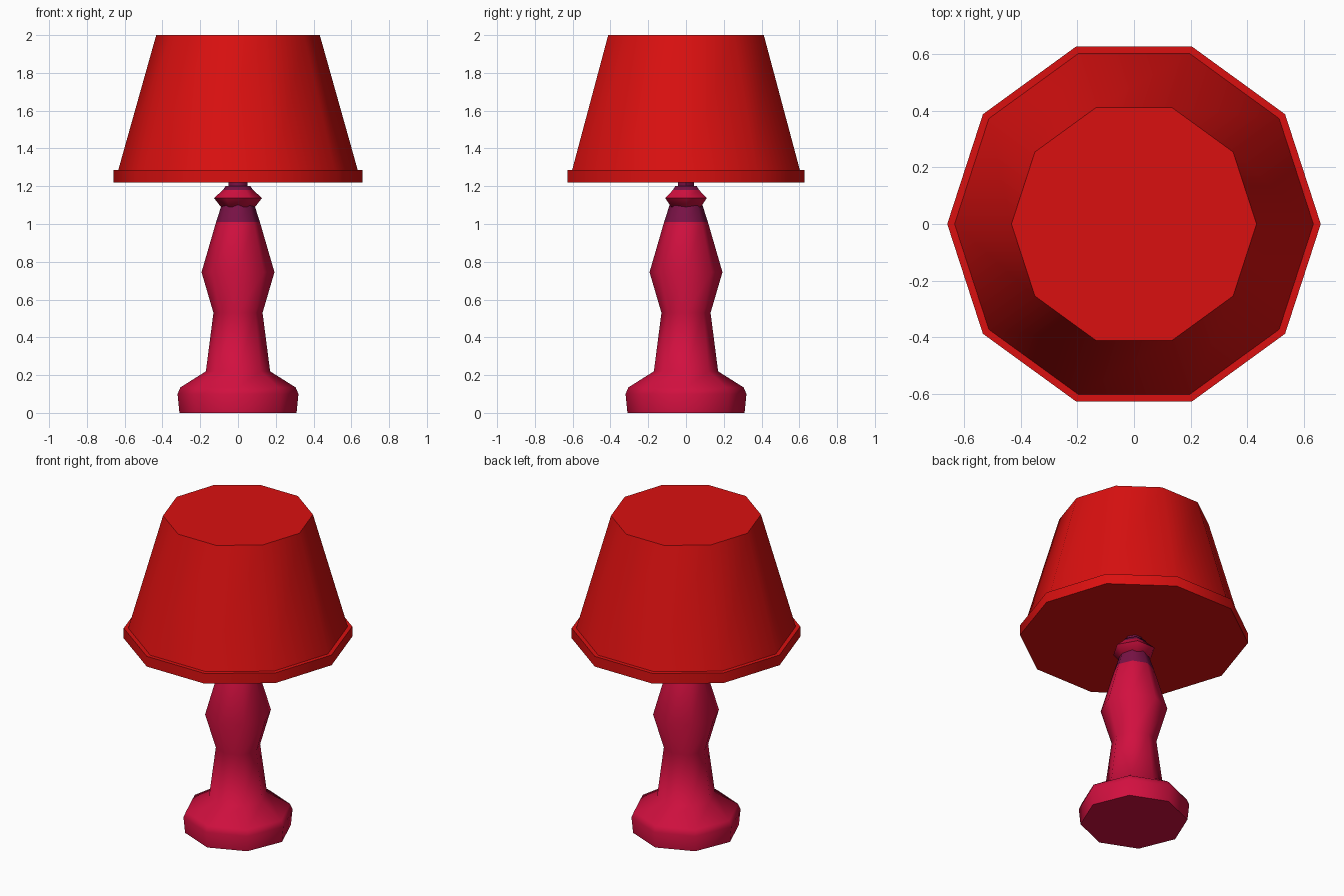
import bpy, bmesh, math

cube = bpy.data.objects.get("Cube")
if cube:
    bpy.data.objects.remove(cube, do_unlink=True)


def material(name, rgb):
    mat = bpy.data.materials.new(name)
    mat.use_nodes = True
    colour = (*rgb, 1.0)
    mat.diffuse_color = colour
    mat.node_tree.nodes["Principled BSDF"].inputs["Base Color"].default_value = colour
    return mat


RED = material("shade red", (0.70, 0.005, 0.005))
CRIMSON = material("crimson", (0.64, 0.005, 0.05))
PURPLE = material("dark purple", (0.19, 0.006, 0.06))


def turned(name, sides, profile, mats, split=None, angle=60):
    """Lathe a closed part from (radius, height) points; faces above split take the second material."""
    bm = bmesh.new()
    rings = []
    for r, z in profile:
        steps = [2 * math.pi * i / sides for i in range(sides)]
        rings.append([bm.verts.new((r * math.cos(a), r * math.sin(a), z)) for a in steps])
    for low, high in zip(rings, rings[1:]):
        for i in range(sides):
            j = (i + 1) % sides
            bm.faces.new((low[i], low[j], high[j], high[i]))
    bm.faces.new(rings[0][::-1])
    bm.faces.new(rings[-1])
    if split is not None:
        for f in bm.faces:
            f.material_index = int(f.calc_center_median().z > split)
    mesh = bpy.data.meshes.new(name)
    bm.to_mesh(mesh)
    bm.free()
    for m in mats:
        mesh.materials.append(m)
    obj = bpy.data.objects.new(name, mesh)
    bpy.context.collection.objects.link(obj)
    bpy.ops.object.select_all(action='DESELECT')
    obj.select_set(True)
    bpy.context.view_layer.objects.active = obj
    bpy.ops.object.shade_smooth_by_angle(angle=math.radians(angle))
    return obj


# Foot and stem in one turned piece, with a purple collar at the top
turned("base_and_stem", 8,
       [(0.31, 0), (0.32, 0.10), (0.305, 0.135), (0.17, 0.22), (0.13, 0.53),
        (0.193, 0.745), (0.116, 1.01), (0.087, 1.10)],
       [CRIMSON, PURPLE], split=1.02)

# Knob above the collar
turned("knob", 6, [(0.09, 1.09), (0.127, 1.137), (0.08, 1.18), (0.066, 1.2)],
       [CRIMSON, PURPLE], split=1.18)

# Neck running up into the shade
turned("neck", 6, [(0.05, 1.18), (0.05, 1.25)], [PURPLE])

# Closed lampshade with a stepped rim
turned("lampshade", 10, [(0.66, 1.22), (0.66, 1.285), (0.634, 1.285), (0.433, 2.0)], [RED])
